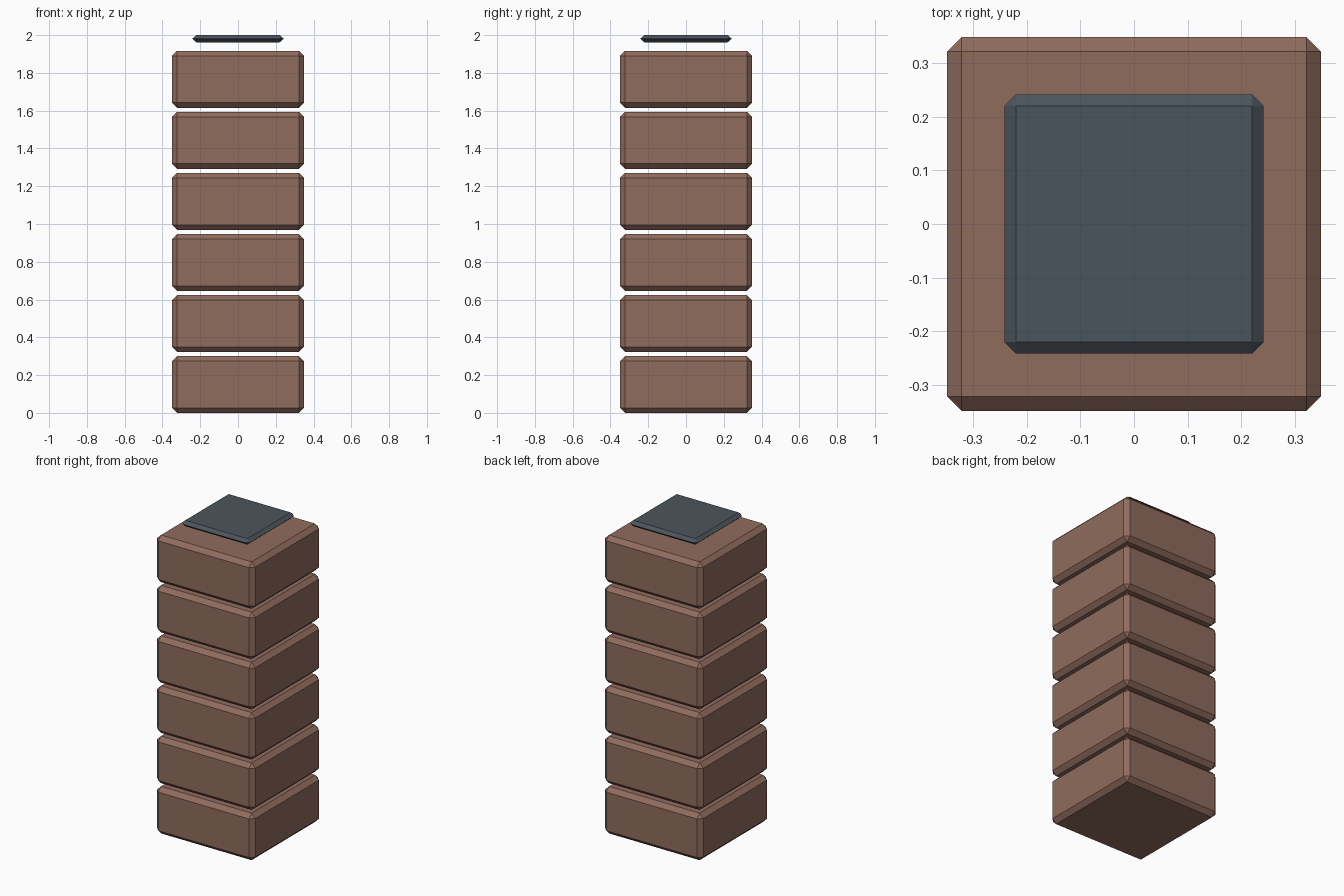
import bpy
import bmesh
from mathutils import Matrix

if "Cube" in bpy.data.objects:
    bpy.data.objects.remove(bpy.data.objects["Cube"])


def material(name, rgb):
    m = bpy.data.materials.new(name)
    m.diffuse_color = (*rgb, 1)
    m.use_nodes = True
    m.node_tree.nodes["Principled BSDF"].inputs["Base Color"].default_value = m.diffuse_color
    return m


def chamfered_box(name, width, z0, z1, chamfer, mat, flatten=1.0):
    """Square slab with every edge chamfered; flatten squashes the chamfer in z."""
    height = (z1 - z0) / flatten
    bm = bmesh.new()
    bmesh.ops.create_cube(bm, size=1, matrix=Matrix.Diagonal((width, width, height, 1)))
    bmesh.ops.bevel(bm, geom=bm.edges[:], offset=chamfer, offset_type='OFFSET',
                    segments=1, profile=0.5, affect='EDGES')
    bmesh.ops.scale(bm, vec=(1, 1, flatten), verts=bm.verts[:])
    me = bpy.data.meshes.new(name)
    bm.to_mesh(me)
    bm.free()
    me.materials.append(mat)
    ob = bpy.data.objects.new(name, me)
    ob.location.z = (z0 + z1) / 2
    bpy.context.collection.objects.link(ob)
    return ob


brown = material("brown", (0.28, 0.15, 0.11))
slate = material("slate", (0.071, 0.089, 0.109))

# Six stacked blocks with open gaps between them
for i in range(6):
    z = i * 0.323
    chamfered_box(f"block_{i + 1}", 0.698, z, z + 0.302, 0.027, brown)

# Thin cap plate floating above the top block
chamfered_box("cap_plate", 0.484, 1.962, 2.0, 0.0215, slate, flatten=0.86)
